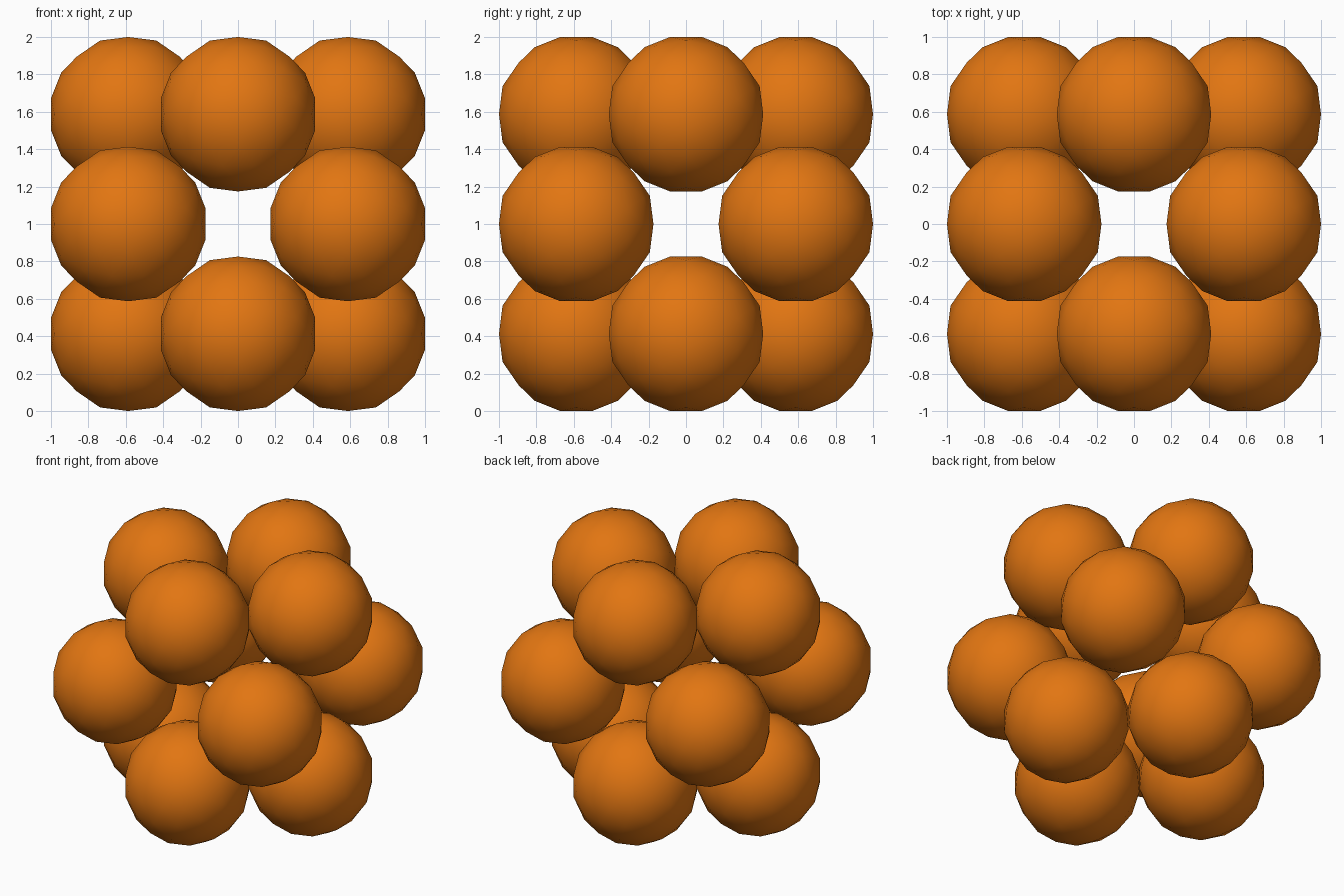
import bpy, bmesh, math
from mathutils import Vector

if "Cube" in bpy.data.objects:
    bpy.data.objects.remove(bpy.data.objects["Cube"])

RADIUS = 0.4215   # ball vertex radius
OFFSET = 0.587    # ball centre distance along each of its two axes
PHI = (1 + math.sqrt(5)) / 2
SIGNS = (-1, 1)

orange = bpy.data.materials.new("orange")
orange.diffuse_color = (0.76, 0.18, 0.006, 1)
orange.use_nodes = True
orange.node_tree.nodes["Principled BSDF"].inputs["Base Color"].default_value = orange.diffuse_color


def hull(points):
    """Convex triangle mesh around the points."""
    bm = bmesh.new()
    for p in points:
        bm.verts.new(p)
    bmesh.ops.remove_doubles(bm, verts=bm.verts, dist=1e-4)
    bmesh.ops.convex_hull(bm, input=bm.verts)
    bmesh.ops.recalc_face_normals(bm, faces=bm.faces)
    return bm


def ball_mesh():
    """Icosahedron with every edge split in three, pushed out to a sphere."""
    corners = []
    for s in SIGNS:
        for t in SIGNS:
            corners += [(0, s, t * PHI), (s, t * PHI, 0), (s * PHI, 0, t)]
    ico = hull(corners)
    points = []
    for f in ico.faces:
        a, b, c = (v.co for v in f.verts)
        for i in range(4):
            for j in range(4 - i):
                p = a * i + b * j + c * (3 - i - j)
                points.append(p.normalized() * RADIUS)
    ico.free()
    bm = hull(points)
    for f in bm.faces:
        f.smooth = True
    me = bpy.data.meshes.new("ball")
    bm.to_mesh(me)
    bm.free()
    me.materials.append(orange)
    return me


# Twelve balls, one on the middle of each edge of a cube
mesh = ball_mesh()
for axis in range(3):
    for s in SIGNS:
        for t in SIGNS:
            pos = Vector((0, 0, 1))
            pos[(axis + 1) % 3] += s * OFFSET
            pos[(axis + 2) % 3] += t * OFFSET
            ball = bpy.data.objects.new("ball", mesh)
            ball.location = pos
            bpy.context.collection.objects.link(ball)
